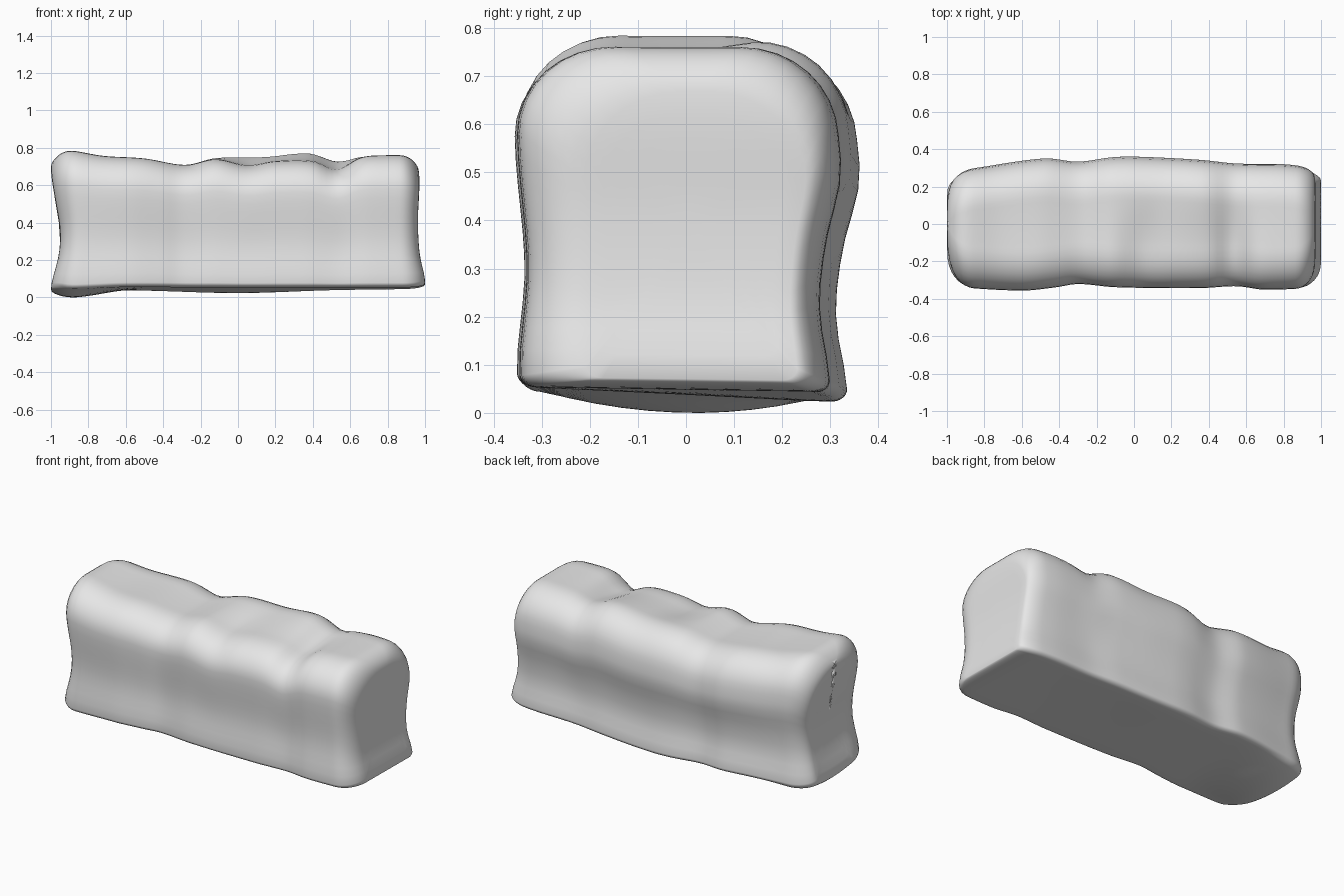
import bpy, bmesh, math

if "Cube" in bpy.data.objects:
    bpy.data.objects.remove(bpy.data.objects["Cube"], do_unlink=True)

# Outlines along the length: (x, value)
BACK = [(-1, .28), (-.85, .3), (-.48, .35), (-.3, .333), (-.12, .356), (0, .36), (.35, .343), (.55, .323), (.8, .32), (1, .3)]
FRONT = [(-1, -.335), (-.6, -.355), (-.42, -.338), (-.3, -.32), (-.1, -.337), (.35, -.342), (.55, -.332), (.7, -.35), (1, -.34)]
TOP_FRONT = [(-1, .77), (-.92, .788), (-.72, .76), (-.5, .748), (-.28, .715), (-.12, .745), (.05, .71),
             (.2, .733), (.4, .732), (.53, .688), (.66, .752), (.8, .762), (1, .757)]
TOP_BACK = [(-1, .77), (-.92, .788), (-.72, .76), (-.5, .745), (-.28, .715), (-.12, .75), (.15, .757),
            (.38, .777), (.53, .735), (.66, .755), (.8, .762), (1, .757)]
BASE_FRONT = [(-1, .045), (-.9, .04), (-.6, .052), (0, .05), (.5, .05), (1, .05)]
BASE_BACK = [(-1, .03), (-.9, .028), (-.6, .035), (0, .02), (.5, .035), (1, .042)]

# Waist and end dishing by height: (height, value)
WAIST_FRONT = [(0, .985), (.08, .99), (.35, .945), (.7, 1), (1, 1)]
WAIST_BACK = [(0, .93), (.06, .925), (.24, .865), (.42, .9), (.62, 1), (.75, .985), (1, .96)]
DISH_LEFT = [(0, 0), (.08, .002), (.25, .028), (.5, .038), (.8, .03), (1, .04)]
DISH_RIGHT = [(0, 0), (.08, .004), (.28, .042), (.45, .048), (.65, .025), (.85, .002), (1, 0)]


def smooth(t):
    t = max(0, min(1, t))
    return t * t * (3 - 2 * t)


def curve(points, x):
    """Cubic curve through the points."""
    def slope(i):
        a, b = points[max(0, i - 1)], points[min(len(points) - 1, i + 1)]
        return (b[1] - a[1]) / (b[0] - a[0])

    x = max(points[0][0], min(points[-1][0], x))
    i = next(k for k in range(len(points) - 1) if x <= points[k + 1][0])
    (a, p), (b, q) = points[i], points[i + 1]
    t, w = (x - a) / (b - a), b - a
    s = smooth(t)
    return p + (q - p) * s + w * t * (1 - t) * (slope(i) * (1 - t) - slope(i + 1) * t)


def outline(y0, y1, z0, z1):
    """Rounded slice with tight lower corners and full upper corners."""
    low, wide, tall = .035, .2, .26
    corners = [(y1 - low, z0 + low, low, low, -90), (y1 - wide, z1 - tall, wide, tall, 0),
               (y0 + wide, z1 - tall, wide, tall, 90), (y0 + low, z0 + low, low, low, 180)]
    arcs = []
    for cy, cz, ry, rz, start in corners:
        angles = [math.radians(start + 11.25 * k) for k in range(9)]
        arcs.append([(cy + ry * math.cos(a), cz + rz * math.sin(a)) for a in angles])
    ring = []
    for arc, following in zip(arcs, arcs[1:] + arcs[:1]):
        ring += arc
        (ya, za), (yb, zb) = arc[-1], following[0]
        ring += [(ya + (yb - ya) * k / 10, za + (zb - za) * k / 10) for k in range(1, 10)]
    return ring


def shape(x, y, z):
    """Waist the sides, dish the ends and ripple the crust."""
    across = smooth((y + .2) / .4)
    middle = max(0, 1 - (y / .3) ** 2)
    crust = curve(TOP_FRONT, x) * (1 - across) + curve(TOP_BACK, x) * across
    crust -= .012 * middle * (1 - x ** 4)
    lean = max(0, min(1, (y + .33) / .63))
    base = curve(BASE_FRONT, x) * (1 - lean) + curve(BASE_BACK, x) * lean
    base -= .038 * middle * smooth((-x - .5) / .4)
    waist = curve(WAIST_BACK if y > 0 else WAIST_FRONT, z)
    dish = curve(DISH_LEFT if x > 0 else DISH_RIGHT, z)
    return x * (1 - dish * abs(x) ** 5), y * waist, base + z * (crust - base)


def section(x, inset, scale=1):
    """One slice; inset rounds the end, scale closes the end face."""
    near, far, cap, foot = (.17, .09, .1, .05) if x < 0 else (.13, .05, .13, .03)
    ring = outline(curve(FRONT, x) + inset * near, curve(BACK, x) - inset * far,
                   inset * foot, 1 - inset * cap)
    return [shape(x, y * scale, .45 + (z - .45) * scale) for y, z in ring]


# Slices: rounded end, long body, rounded end
slices = [(-1, 1, k / 6) for k in range(1, 6)]
for k in range(9):
    a = math.pi / 2 * k / 8
    slices.append((-1 + .14 * (1 - math.cos(a)), 1 - math.sin(a), 1))
slices += [(-.86 + 1.74 * k / 60, 0, 1) for k in range(1, 60)]
for k in range(9):
    a = math.pi / 2 * k / 8
    slices.append((.88 + .12 * math.sin(a), 1 - math.cos(a), 1))
slices += [(1, 1, k / 6) for k in range(5, 0, -1)]

bm = bmesh.new()
rings = [[bm.verts.new(p) for p in section(*s)] for s in slices]
count = len(rings[0])
for r0, r1 in zip(rings, rings[1:]):
    for i in range(count):
        j = (i + 1) % count
        bm.faces.new((r0[i], r0[j], r1[j], r1[i]))
for ring in (rings[0], rings[-1]):
    bm.faces.new(ring)
bmesh.ops.recalc_face_normals(bm, faces=bm.faces)

# Seat the loaf on the ground
ground = min(v.co.z for v in bm.verts)
bmesh.ops.translate(bm, verts=bm.verts, vec=(0, 0, -ground))

mesh = bpy.data.meshes.new("bread_loaf")
bm.to_mesh(mesh)
bm.free()
loaf = bpy.data.objects.new("bread_loaf", mesh)
bpy.context.collection.objects.link(loaf)

# Plain pale grey
grey = bpy.data.materials.new("pale_grey")
grey.use_nodes = True
grey.diffuse_color = (.8, .8, .8, 1)
grey.node_tree.nodes["Principled BSDF"].inputs["Base Color"].default_value = (.8, .8, .8, 1)
mesh.materials.append(grey)

bpy.ops.object.select_all(action="DESELECT")
loaf.select_set(True)
bpy.context.view_layer.objects.active = loaf
bpy.ops.object.shade_smooth()
